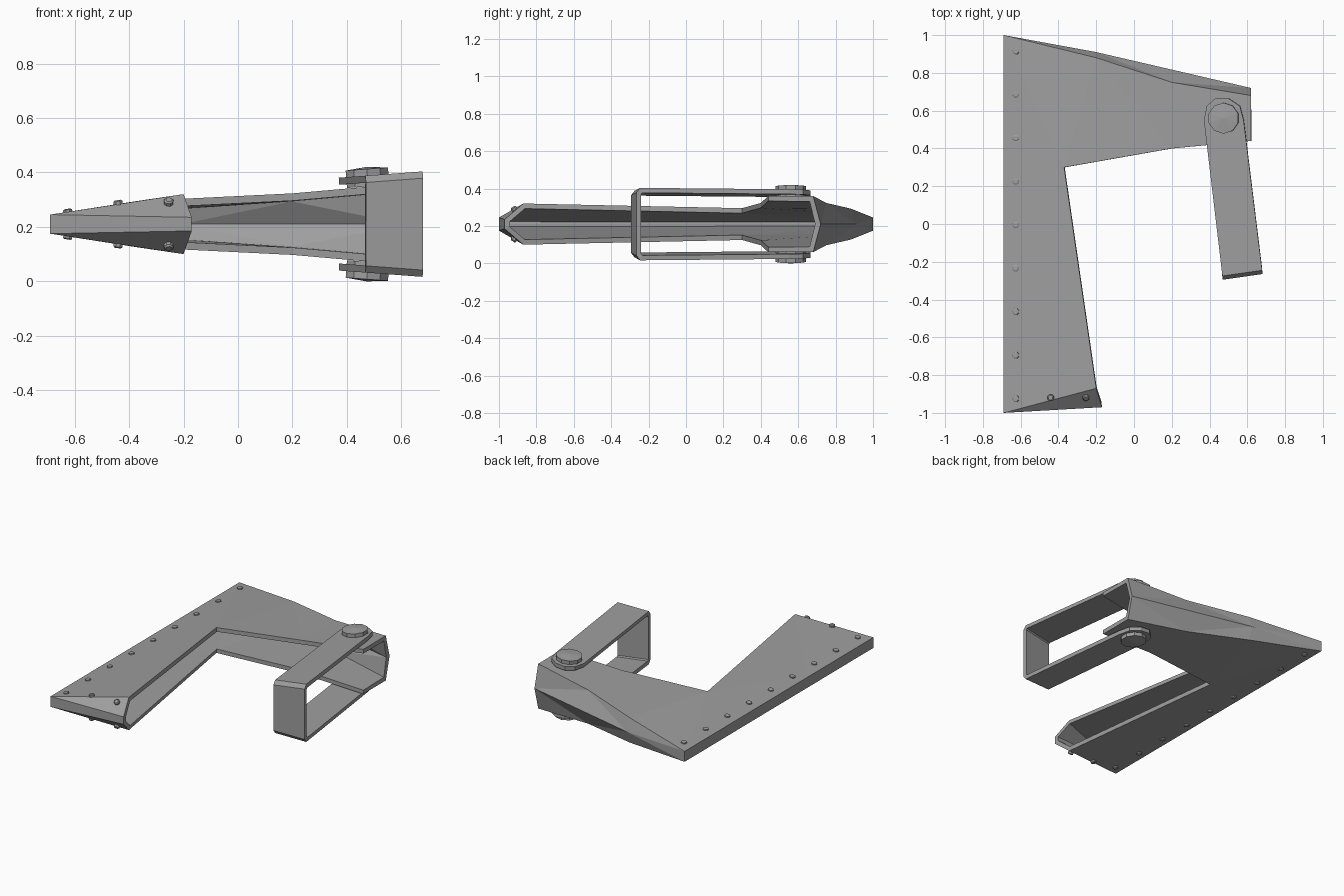
import bpy, bmesh, math
from mathutils import Vector
from mathutils.bvhtree import BVHTree

MID = 0.21  # height of the mirror plane

cube = bpy.data.objects.get("Cube")
if cube:
    bpy.data.objects.remove(cube)

metal = bpy.data.materials.new("grey_metal")
metal.use_nodes = True
grey = (0.34, 0.34, 0.34, 1)
metal.diffuse_color = grey
metal.node_tree.nodes["Principled BSDF"].inputs["Base Color"].default_value = grey


def finish(name, bm, thickness=0):
    """Make an object of the upper half, mirror it, and thicken it inwards."""
    bmesh.ops.recalc_face_normals(bm, faces=bm.faces)
    if thickness:
        widest = max(bm.faces, key=lambda f: f.calc_area())
        if widest.normal.z < 0:
            bmesh.ops.reverse_faces(bm, faces=bm.faces)
    mesh = bpy.data.meshes.new(name)
    bm.to_mesh(mesh)
    bm.free()
    mesh.materials.append(metal)
    obj = bpy.data.objects.new(name, mesh)
    obj.location.z = MID
    bpy.context.collection.objects.link(obj)
    mirror = obj.modifiers.new("mirror", "MIRROR")
    mirror.use_axis = (False, False, True)
    if thickness:
        solid = obj.modifiers.new("thickness", "SOLIDIFY")
        solid.thickness = thickness
        solid.offset = -1
        solid.use_even_offset = True
    return obj


def turned(bm, profile, sides, centre, axis):
    """Lathe a (radius, height) profile; the last point is the tip."""
    turn = Vector((0, 0, 1)).rotation_difference(axis)
    rings = []
    for r, h in profile[:-1]:
        ring = []
        for i in range(sides):
            a = math.tau * (i + 0.5) / sides
            ring.append(bm.verts.new(centre + turn @ Vector((r * math.cos(a), r * math.sin(a), h))))
        rings.append(ring)
    tip = bm.verts.new(centre + turn @ Vector((0, 0, profile[-1][1])))
    for i in range(sides):
        j = (i + 1) % sides
        for low, high in zip(rings, rings[1:]):
            bm.faces.new((low[i], low[j], high[j], high[i]))
        bm.faces.new((rings[-1][i], rings[-1][j], tip))
    bm.faces.new(rings[0][::-1])


# Folded sheet body: corner points of the upper half, lower case on the mid plane
corners = {
    "A": (-.69, -1, .035), "L": (-.69, -.3, .035), "D": (-.69, 1, .035),
    "B": (-.17, -.97, .025), "C": (-.2, -.87, .11), "I": (-.37, .3, .085),
    "J": (.2, .4, .113), "K": (.62, .44, .15), "M": (.62, .68, .15),
    "N": (.2, .75, .113), "P": (-.2, .88, .083),
    "s": (-.2, .91, 0), "q": (.62, .72, 0),
}
for key in "ABLD":
    x, y, z = corners[key]
    corners[key.lower()] = (x, y, 0)
top_faces = "ACB ALC LIC LDI DPI PNJ PJI NMK NKJ".split()
side_faces = "DsP PsN Nsq NqM ABba AalL LldD Dds".split()

bm = bmesh.new()
points = {k: bm.verts.new(co) for k, co in corners.items()}
for face in top_faces + side_faces:
    bm.faces.new([points[k] for k in face])
finish("folded_body", bm, 0.027)

# Rivets seated on the sheet along the spine and across the tip
order = list(corners)
sheet = BVHTree.FromPolygons(list(corners.values()),
                             [[order.index(k) for k in f] for f in top_faces])
spots = [(-.625, -.925 + i * .23, .011) for i in range(9)]
spots += [(-.44, -.92, .015), (-.255, -.915, .018)]
bm = bmesh.new()
for x, y, rise in spots:
    hit, normal, _, _ = sheet.ray_cast(Vector((x, y, 1)), Vector((0, 0, -1)))
    if normal.z < 0:
        normal = -normal
    turned(bm, [(.018, -.01), (.018, rise * .7), (.012, rise), (0, rise)], 8, hit, normal)
finish("rivets", bm)

# Swinging strap: rounded ends, long arms, chamfered bend and front plate
SLOPE = 0.075


def strap_z(x):
    return 0.178 + SLOPE * (x - .47)


rounded = [(.37, .55), (.385, .625), (.43, .665), (.5, .665), (.56, .625), (.58, .55)]
bend = [(.678, -.245), (.468, -.275)]
front = [(.68, -.265), (.47, -.295)]
bm = bmesh.new()
end = [bm.verts.new((x, y, strap_z(x))) for x, y in rounded]
rows = [(end[-1], end[0])]
rows.append([bm.verts.new((x, y, strap_z(x))) for x, y in bend])
rows.append([bm.verts.new((x, y, strap_z(x) - .025)) for x, y in front])
rows.append([bm.verts.new((x, y, 0)) for x, y in front])
bm.faces.new(end)
for near, far in zip(rows, rows[1:]):
    bm.faces.new((near[0], far[0], far[1], near[1]))
finish("strap", bm, 0.026)

# Pivot bolts through the strap ends, tilted with the sheet
bm = bmesh.new()
turned(bm, [(.082, -.04), (.082, .024), (0, .032)], 10,
       Vector((.475, .56, strap_z(.475))), Vector((-SLOPE, 0, 1)).normalized())
finish("pivot_bolts", bm)
